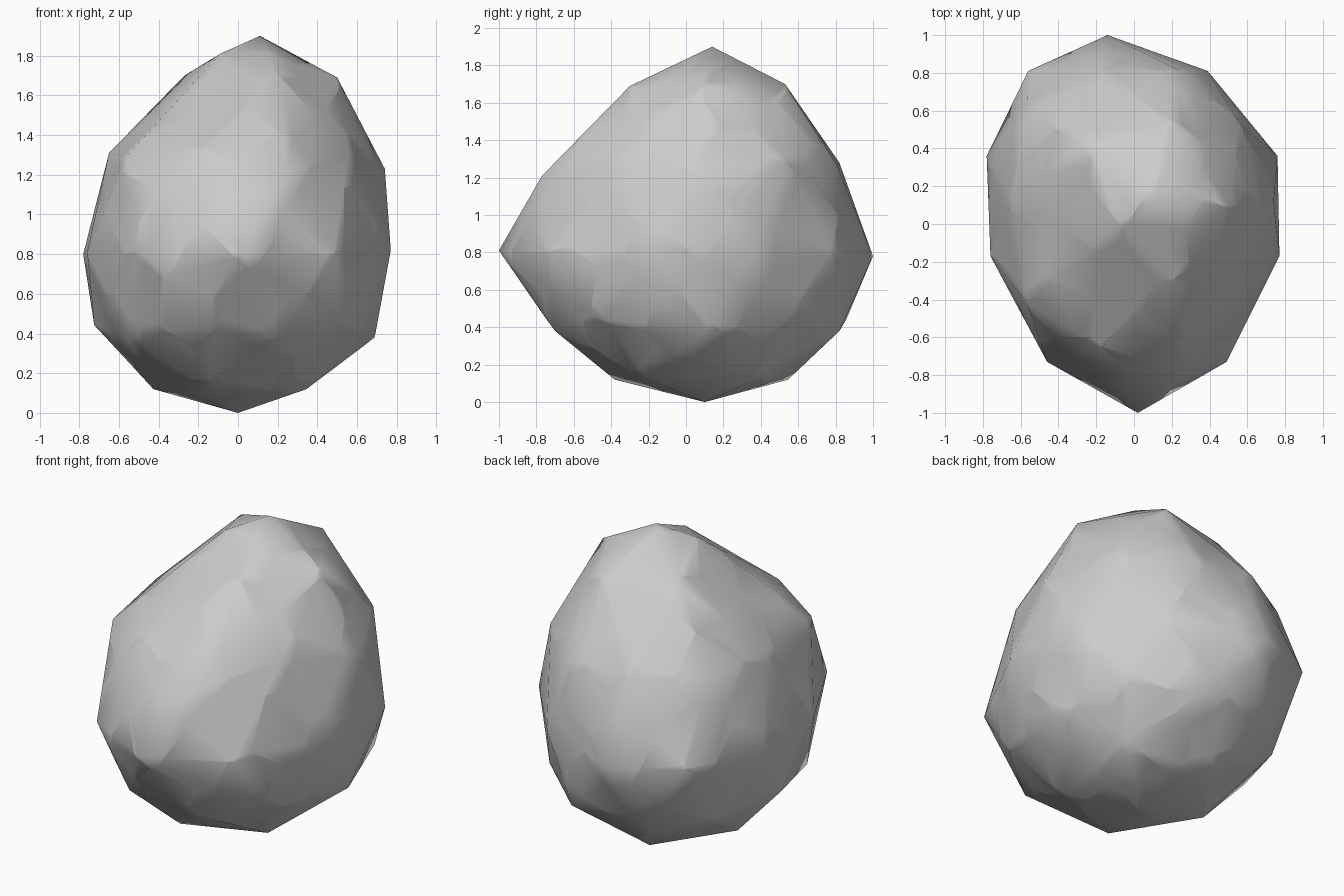
import bpy, bmesh, random
from math import sin, cos, pi, sqrt, radians
from mathutils import Vector

if "Cube" in bpy.data.objects:
    bpy.data.objects.remove(bpy.data.objects["Cube"])

random.seed(4)


def egg(n):
    """Stretch a unit-sphere direction into the lopsided egg."""
    up = max(n.z, 0)
    x = 0.81 * n.x + 0.11 * up * up
    y = 0.10 + 0.04 * up + n.y * (0.89 if n.y > 0 else 1.03 - 0.08 * max(-n.z, 0))
    z = 0.80 + n.z * (1.1 if n.z > 0 else 0.8)
    return Vector((x, y, z))


# Corners that stray from the plain egg: (bearing, height on sphere) -> x, y, z
STRAY = [
    (-90, 0, (0.02, -1.00, 0.81)), (-54, 0, (0.49, -0.73, None)),
    (-18, 0, (0.77, -0.17, 0.82)), (18, 0, (0.76, 0.36, None)),
    (54, 0, (0.39, 0.81, None)), (90, 0, (-0.14, 1.00, 0.78)),
    (126, 0, (-0.56, 0.81, None)), (162, 0, (-0.78, 0.36, None)),
    (198, 0, (-0.76, -0.17, 0.81)), (234, 0, (-0.46, -0.73, None)),
    (0, 0.85, (0.50, 0.10, 1.69)), (72, 0.85, (None, 0.53, 1.70)),
    (144, 0.85, (-0.27, 0.42, 1.70)), (216, 0.85, (-0.09, 0.00, 1.81)),
    (-72, 0.85, (None, -0.30, 1.69)), (0, 0.447, (0.74, None, 1.23)),
    (72, 0.447, (None, 0.81, 1.26)), (-72, 0.447, (None, -0.77, 1.21)),
    (-108, 0.526, (None, -0.65, 1.33)), (180, 0.526, (-0.65, None, 1.31)),
    (36, 0.526, (0.56, 0.53, 1.31)), (-36, 0.526, (0.56, -0.37, 1.31)),
    (108, 0.526, (None, 0.82, 1.28)), (36, -0.447, (0.56, 0.54, None)),
]

# Low-poly egg body
body = bmesh.new()
bmesh.ops.create_icosphere(body, subdivisions=2, radius=1)
dirs = {v: v.co.normalized() for v in body.verts}
for v, n in dirs.items():
    v.co = egg(n)
for bearing, h, target in STRAY:
    a, r = radians(bearing), sqrt(1 - h * h)
    d = Vector((r * cos(a), r * sin(a), h))
    v = max(dirs, key=lambda k: dirs[k].dot(d))
    for i, t in enumerate(target):
        if t is not None:
            v.co[i] = t

# Evenly scattered crack cells over the surface
seeds = []
COUNT = 88
for i in range(COUNT):
    h = 1 - (2 * i + 1) / COUNT
    a = i * pi * (3 - sqrt(5))
    r = sqrt(1 - h * h)
    n = Vector((r * cos(a), r * sin(a), h))
    n += Vector([random.uniform(-0.07, 0.07) for _ in range(3)])
    seeds.append(egg(n.normalized()))

# Cut the body into one solid shard per cell, closing each cut
shell = bmesh.new()
for s in seeds:
    shard = body.copy()
    for o in sorted(seeds, key=lambda p: (p - s).length)[1:]:
        cut = bmesh.ops.bisect_plane(
            shard, geom=shard.verts[:] + shard.edges[:] + shard.faces[:],
            dist=1e-6, plane_co=(s + o) / 2, plane_no=o - s, clear_outer=True)
        rim = [e for e in cut["geom_cut"]
               if isinstance(e, bmesh.types.BMEdge) and e.is_boundary]
        if len(rim) > 2:
            bmesh.ops.holes_fill(shard, edges=rim, sides=0)
    bmesh.ops.recalc_face_normals(shard, faces=shard.faces[:])
    piece = bpy.data.meshes.new("shard")
    shard.to_mesh(piece)
    shard.free()
    shell.from_mesh(piece)
    bpy.data.meshes.remove(piece)

mesh = bpy.data.meshes.new("cracked_egg")
shell.to_mesh(mesh)
shell.free()
body.free()
ob = bpy.data.objects.new("cracked_egg", mesh)
bpy.context.collection.objects.link(ob)
bpy.context.view_layer.objects.active = ob
ob.select_set(True)
bpy.ops.object.shade_smooth_by_angle(angle=radians(40))
